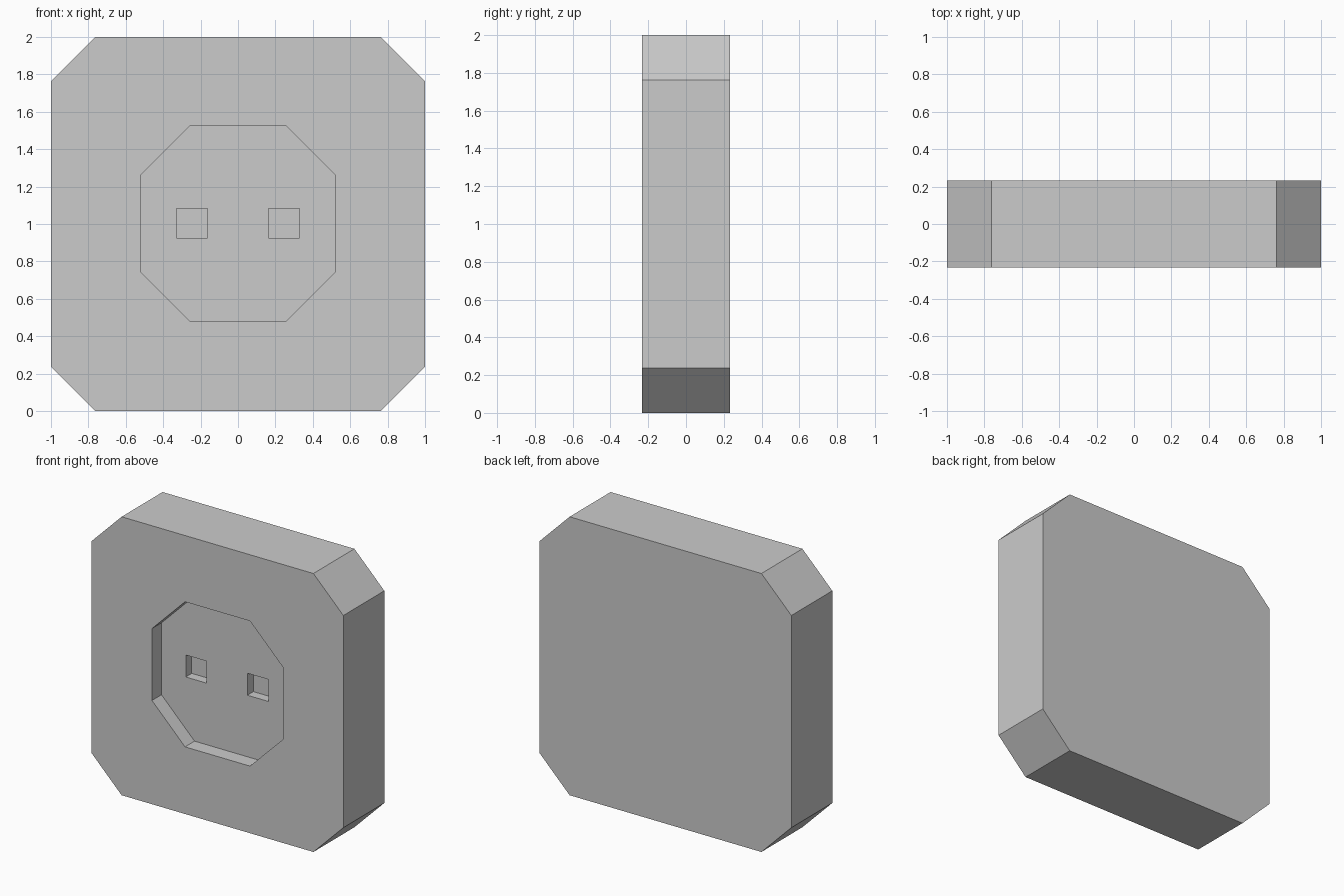
import bpy
import bmesh

cube = bpy.data.objects.get("Cube")
if cube:
    bpy.data.objects.remove(cube, do_unlink=True)

FRONT, BACK = -0.2325, 0.2325
RECESS_DEPTH, HOLE_DEPTH = 0.108, 0.068

grey = bpy.data.materials.new("light grey")
grey.use_nodes = True
colour = (0.6, 0.6, 0.6, 1)
grey.diffuse_color = colour
grey.node_tree.nodes["Principled BSDF"].inputs["Base Color"].default_value = colour


def prism(name, x, z, half_w, half_h, cut, y0, y1):
    """Box along y whose four corners, seen from the front, are cut off."""
    if cut:
        w, h = half_w - cut, half_h - cut
        outline = [(w, -half_h), (half_w, -h), (half_w, h), (w, half_h),
                   (-w, half_h), (-half_w, h), (-half_w, -h), (-w, -half_h)]
    else:
        outline = [(half_w, -half_h), (half_w, half_h),
                   (-half_w, half_h), (-half_w, -half_h)]
    bm = bmesh.new()
    face = bm.faces.new([bm.verts.new((x + px, y0, z + pz)) for px, pz in outline])
    out = bmesh.ops.extrude_face_region(bm, geom=[face], use_keep_orig=True)
    verts = [v for v in out["geom"] if isinstance(v, bmesh.types.BMVert)]
    bmesh.ops.translate(bm, verts=verts, vec=(0, y1 - y0, 0))
    bmesh.ops.recalc_face_normals(bm, faces=bm.faces)
    mesh = bpy.data.meshes.new(name)
    bm.to_mesh(mesh)
    bm.free()
    mesh.materials.append(grey)
    obj = bpy.data.objects.new(name, mesh)
    bpy.context.collection.objects.link(obj)
    return obj


def carve(body, cutter):
    """Subtract the cutter from the body and remove it."""
    cutter.hide_render = True
    mod = body.modifiers.new("carve", "BOOLEAN")
    mod.operation = "DIFFERENCE"
    mod.solver = "EXACT"
    mod.object = cutter
    bpy.context.view_layer.objects.active = body
    bpy.ops.object.modifier_apply(modifier=mod.name)
    bpy.data.objects.remove(cutter, do_unlink=True)


# Socket plate with cut corners
body = prism("socket_body", 0, 1, 1, 1, 0.238, FRONT, BACK)

# Eight-sided plug recess
floor = FRONT + RECESS_DEPTH
carve(body, prism("recess_cutter", 0, 1.003, 0.521, 0.521, 0.263, FRONT - 0.1, floor))

# Two square pin holes in the recess floor
for side in (-1, 1):
    carve(body, prism("pin_hole_cutter", side * 0.245, 1.003, 0.083, 0.079, 0,
                      floor - 0.05, floor + HOLE_DEPTH))
